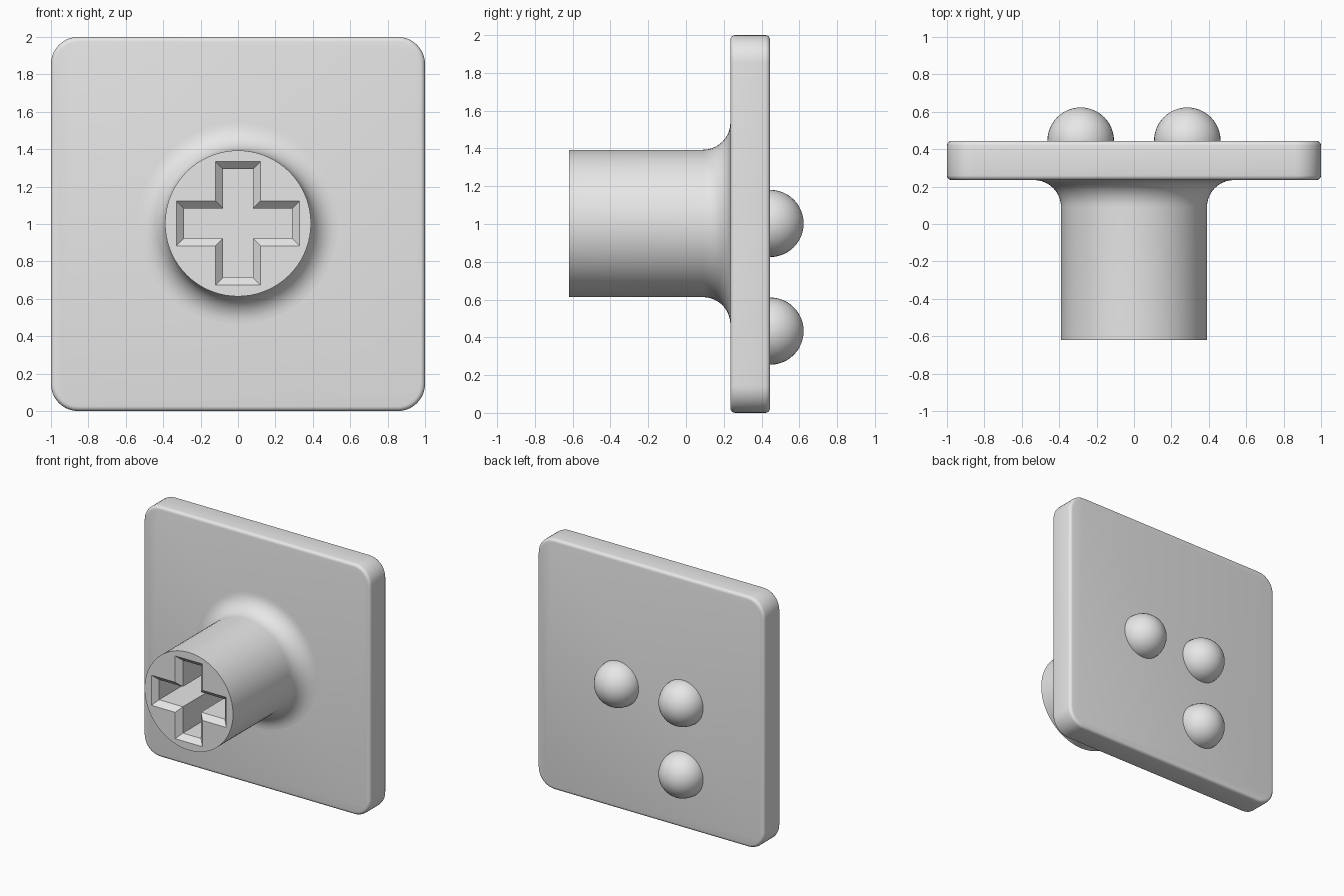
import bpy, bmesh, math
from mathutils import Matrix, Vector

cube = bpy.data.objects.get("Cube")
if cube:
    bpy.data.objects.remove(cube, do_unlink=True)

FRONT, BACK = 0.235, 0.445        # plate faces along y
TIP = -0.62                       # open end of the stem
STEM_R, FILLET = 0.39, 0.145
MID = 1.003                       # stem axis height

grey = bpy.data.materials.new("plain_grey")
grey.use_nodes = True
grey.diffuse_color = (0.8, 0.8, 0.8, 1)
grey.node_tree.nodes["Principled BSDF"].inputs["Base Color"].default_value = grey.diffuse_color


def make(name, bm):
    bmesh.ops.recalc_face_normals(bm, faces=bm.faces)
    mesh = bpy.data.meshes.new(name)
    bm.to_mesh(mesh)
    bm.free()
    mesh.materials.append(grey)
    obj = bpy.data.objects.new(name, mesh)
    bpy.context.collection.objects.link(obj)
    return obj


def activate(obj):
    bpy.ops.object.select_all(action='DESELECT')
    obj.select_set(True)
    bpy.context.view_layer.objects.active = obj


def smooth(obj):
    activate(obj)
    bpy.ops.object.shade_smooth_by_angle(angle=math.radians(35))


# Square plate: large rounded corners, then a small rounded rim
bm = bmesh.new()
bmesh.ops.create_cube(bm, size=1)
bmesh.ops.scale(bm, vec=(2, BACK - FRONT, 2), verts=bm.verts)
bmesh.ops.translate(bm, vec=(0, (FRONT + BACK) / 2, 1), verts=bm.verts)
corners = [e for e in bm.edges if abs(e.verts[0].co.y - e.verts[1].co.y) > 0.1]
bmesh.ops.bevel(bm, geom=corners, offset=0.145, segments=10, profile=0.5, affect='EDGES')
rim = [e for e in bm.edges if abs(e.verts[0].co.y - e.verts[1].co.y) < 0.01]
bmesh.ops.bevel(bm, geom=rim, offset=0.025, segments=4, profile=0.5, affect='EDGES')
smooth(make("plate", bm))

# Round stem with a fillet flaring into the plate, turned about y
profile = [(0, TIP), (STEM_R, TIP)]
for i in range(11):
    a = math.pi / 2 * i / 10
    profile.append((STEM_R + FILLET * (1 - math.cos(a)), FRONT - FILLET * (1 - math.sin(a))))
profile += [(STEM_R + FILLET, FRONT + 0.02), (0, FRONT + 0.02)]
bm = bmesh.new()
verts = [bm.verts.new((r, y, MID)) for r, y in profile]
edges = [bm.edges.new(pair) for pair in zip(verts, verts[1:])]
bmesh.ops.spin(bm, geom=verts + edges, cent=(0, 0, MID), axis=(0, 1, 0),
               angle=math.tau, steps=72)
bmesh.ops.remove_doubles(bm, verts=bm.verts, dist=0.0005)
stem = make("stem", bm)


def cross_ring(bm, half_width, half_length, y):
    """Closed plus-shaped outline at depth y."""
    w, l = half_width, half_length
    ring = []
    for k in range(4):
        turn = Matrix.Rotation(k * math.pi / 2, 3, 'Y')
        for x, z in ((w, w), (l, w), (l, -w)):
            ring.append(bm.verts.new(turn @ Vector((x, 0, z)) + Vector((0, y, MID))))
    return ring


# Plus-shaped socket with a chamfered mouth
bm = bmesh.new()
rings = [cross_ring(bm, 0.12, 0.33, TIP - 0.1), cross_ring(bm, 0.12, 0.33, TIP),
         cross_ring(bm, 0.08, 0.29, TIP + 0.04), cross_ring(bm, 0.08, 0.29, TIP + 0.58)]
for a, b in zip(rings, rings[1:]):
    for i in range(len(a)):
        j = (i + 1) % len(a)
        bm.faces.new((a[i], a[j], b[j], b[i]))
bm.faces.new(rings[0])
bm.faces.new(rings[-1])
cutter = make("socket_cutter", bm)
cutter.hide_render = True
cut = stem.modifiers.new("socket", 'BOOLEAN')
cut.operation, cut.solver, cut.object = 'DIFFERENCE', 'EXACT', cutter
activate(stem)
bpy.ops.object.modifier_apply(modifier=cut.name)
bpy.data.objects.remove(cutter, do_unlink=True)
smooth(stem)

# Three half-round bumps on the back
for name, x, z in (("left_bump", 0.285, 1.003), ("right_bump", -0.285, 1.003),
                   ("lower_bump", -0.285, 0.433)):
    bm = bmesh.new()
    bmesh.ops.create_uvsphere(bm, u_segments=40, v_segments=24, radius=0.178)
    bmesh.ops.delete(bm, geom=[v for v in bm.verts if v.co.z < -0.03], context='VERTS')
    bmesh.ops.holes_fill(bm, edges=[e for e in bm.edges if e.is_boundary], sides=0)
    bmesh.ops.transform(bm, verts=bm.verts, matrix=Matrix.Translation((x, BACK, z))
                        @ Matrix.Rotation(-math.pi / 2, 4, 'X'))
    smooth(make(name, bm))
